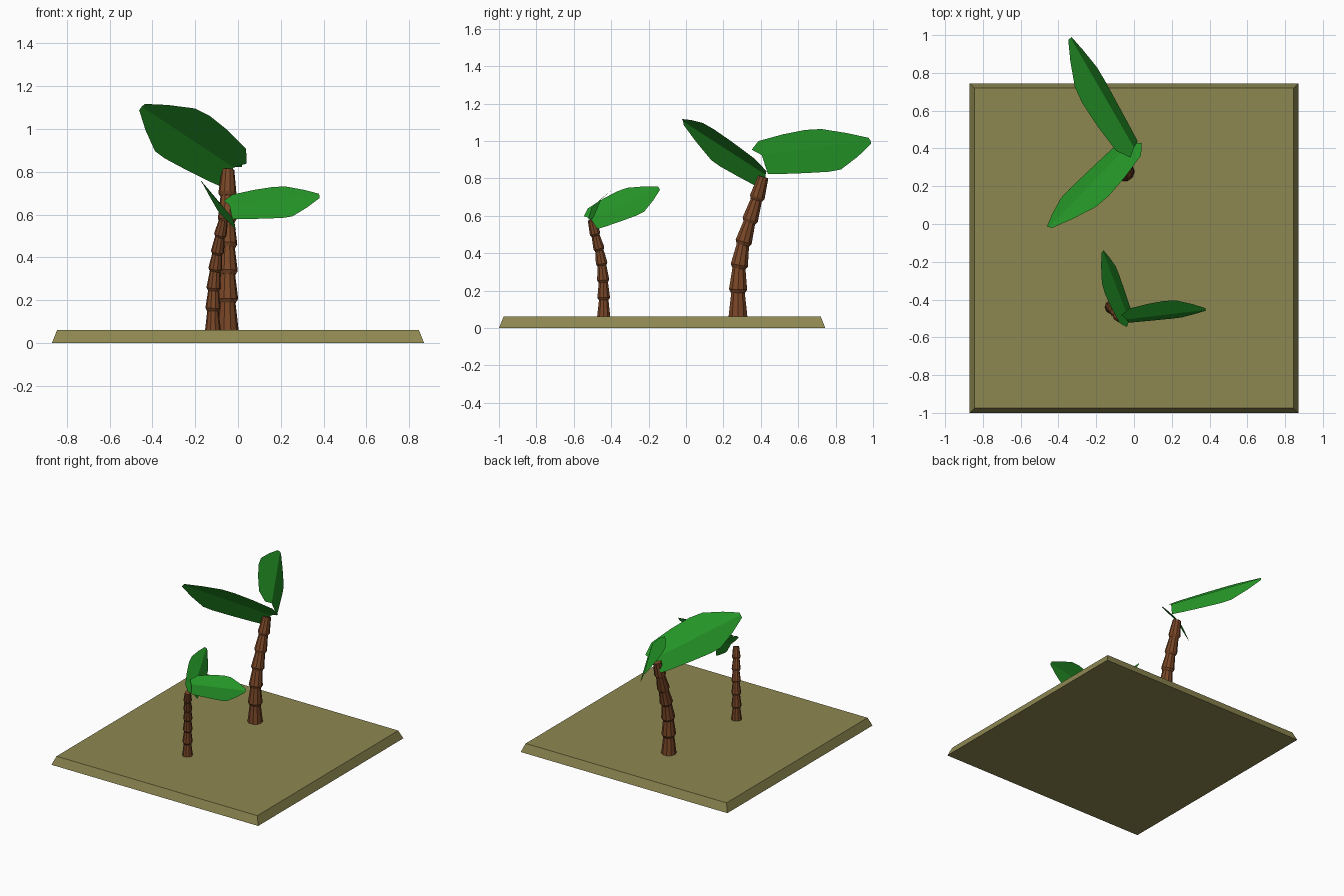
import bpy
import bmesh
import math
from mathutils import Vector

cube = bpy.data.objects.get("Cube")
if cube:
    bpy.data.objects.remove(cube)


def material(name, rgb):
    m = bpy.data.materials.new(name)
    m.use_nodes = True
    color = (*rgb, 1)
    m.diffuse_color = color
    m.node_tree.nodes["Principled BSDF"].inputs["Base Color"].default_value = color
    return m


sand = material("sand", (0.27, 0.245, 0.083))
bark = material("bark", (0.19, 0.062, 0.02))
leaf_green = material("leaf green", (0.018, 0.30, 0.02))


def finish(name, bm, mat):
    mesh = bpy.data.meshes.new(name)
    bm.to_mesh(mesh)
    bm.free()
    mesh.materials.append(mat)
    obj = bpy.data.objects.new(name, mesh)
    bpy.context.collection.objects.link(obj)
    return obj


# Ground slab with sloping sides
bm = bmesh.new()
bmesh.ops.create_cube(bm, size=1)
for v in bm.verts:
    inset = 0.025 if v.co.z > 0 else 0
    v.co = (v.co.x * 2 * (0.87 - inset),
            v.co.y * 2 * (0.8725 - inset) - 0.1275,
            0.062 if v.co.z > 0 else 0)
finish("ground", bm, sand)


def trunk(name, path, radius, sides=10):
    """Stack of tapered segments, each flaring out just above the one below."""
    bm = bmesh.new()
    points = [Vector(p) for p in path]
    last = len(points) - 2
    for i, (a, b) in enumerate(zip(points, points[1:])):
        axis = b - a
        turn = Vector((0, 0, 1)).rotation_difference(axis.normalized())
        r = radius * (1 - 0.2 * i / last)
        profile = [(0, r), (1.03, r * 0.7)]
        if i:
            profile = [(-0.05, r * 0.78), (0.09, r), (1.03, r * 0.7)]
        rings = []
        for t, rad in profile:
            ring = []
            for k in range(sides):
                ang = math.tau * k / sides
                offset = Vector((math.cos(ang), math.sin(ang), 0)) * rad
                ring.append(bm.verts.new(a + axis * t + turn @ offset))
            rings.append(ring)
        for low, high in zip(rings, rings[1:]):
            for k in range(sides):
                n = (k + 1) % sides
                bm.faces.new((low[k], low[n], high[n], high[k]))
        bm.faces.new(rings[-1])
        bm.faces.new(rings[0][::-1])
    finish(name, bm, bark)


trunk("tall_trunk",
      [(-0.05, 0.278, 0.06), (-0.05, 0.278, 0.195), (-0.05, 0.283, 0.325),
       (-0.05, 0.305, 0.45), (-0.05, 0.34, 0.57), (-0.05, 0.378, 0.69),
       (-0.047, 0.412, 0.805)], 0.053)
trunk("short_trunk",
      [(-0.117, -0.44, 0.06), (-0.117, -0.44, 0.155), (-0.114, -0.442, 0.25),
       (-0.107, -0.45, 0.34), (-0.097, -0.464, 0.42), (-0.084, -0.485, 0.5),
       (-0.068, -0.505, 0.575)], 0.037)

# Torn leaf edges: (position along midrib, distance from midrib), as fractions of length
UPPER = [(-0.05, 0.08), (0.06, 0.17), (0.25, 0.19), (0.27, 0.15), (0.31, 0.21),
         (0.52, 0.225), (0.66, 0.21), (0.67, 0.18), (0.85, 0.12), (1.0, 0.03)]
LOWER = [(0.01, 0.16), (0.13, 0.175), (0.15, 0.12), (0.19, 0.18), (0.3, 0.19),
         (0.32, 0.14), (0.35, 0.195), (0.44, 0.2), (0.46, 0.16), (0.49, 0.205),
         (0.56, 0.21), (0.57, 0.18), (0.67, 0.205), (0.85, 0.12), (1.0, 0.03)]


def leaf(name, base, tip, rise, droop):
    """Leaf folded on its midrib: one half rises to the left, the other droops."""
    base, tip = Vector(base), Vector(tip)
    along = tip - base
    length = along.length
    left = Vector((0, 0, 1)).cross(along).normalized()
    up = along.cross(left).normalized()
    a, d = math.radians(rise), math.radians(droop)
    bm = bmesh.new()
    rib = [bm.verts.new(base + along * t) for t in (0, 0.85, 1)]
    halves = ((UPPER, left * math.cos(a) + up * math.sin(a), False),
              (LOWER, -left * math.cos(d) - up * math.sin(d), True))
    for edge, out, flip in halves:
        rim = [bm.verts.new(base + along * t + out * w * length) for t, w in edge]
        blade = [rib[0], rib[1], *reversed(rim[:-1])]
        end = [rib[1], rib[2], rim[-1], rim[-2]]
        for face in (blade, end):
            bm.faces.new(face[::-1] if flip else face)
    bmesh.ops.triangulate(bm, faces=bm.faces[:], ngon_method="EAR_CLIP")
    finish(name, bm, leaf_green)


leaf("tall_back_leaf", (0.0, 0.405, 0.925), (-0.335, 0.985, 1.005), 38, 72)
leaf("tall_front_leaf", (-0.02, 0.425, 0.82), (-0.45, -0.015, 1.105), 43, 64)
leaf("short_side_leaf", (-0.04, -0.505, 0.645), (0.38, -0.455, 0.69), 40, 74)
leaf("short_back_leaf", (-0.025, -0.51, 0.585), (-0.165, -0.145, 0.75), 43, 66)
